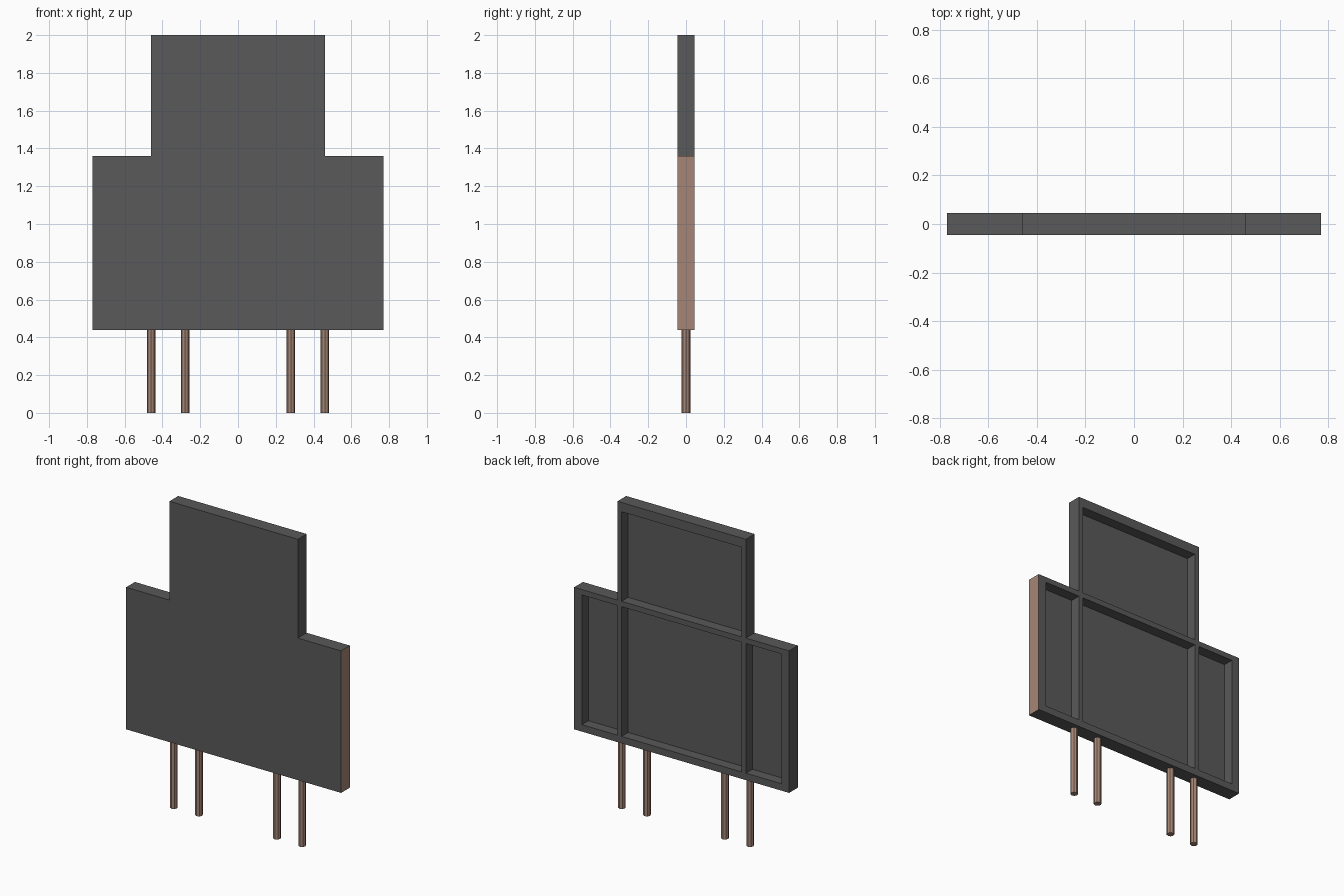
import bpy, bmesh
from mathutils import Vector

cube = bpy.data.objects.get("Cube")
if cube:
    bpy.data.objects.remove(cube, do_unlink=True)


def make_material(name, color):
    mat = bpy.data.materials.new(name)
    mat.use_nodes = True
    mat.diffuse_color = (*color, 1)
    mat.node_tree.nodes["Principled BSDF"].inputs["Base Color"].default_value = (*color, 1)
    return mat


def finish(name, bm, materials):
    mesh = bpy.data.meshes.new(name)
    bm.to_mesh(mesh)
    bm.free()
    for mat in materials:
        mesh.materials.append(mat)
    obj = bpy.data.objects.new(name, mesh)
    bpy.context.collection.objects.link(obj)
    return obj


dark = make_material("dark grey", (0.10, 0.10, 0.10))
brown = make_material("light brown", (0.38, 0.24, 0.18))

# Stepped panel: cells between the rail and stile lines
HALF_DEPTH, RECESS = 0.045, 0.067
half_lines = [0.43, 0.46, 0.715, 0.77]
xs = [-x for x in reversed(half_lines)] + half_lines
zs = [0.44, 0.485, 1.325, 1.36, 1.94, 2.0]
SHOULDER, NECK = 1.36, 0.46

bm = bmesh.new()
for x0, x1 in zip(xs, xs[1:]):
    for z0, z1 in zip(zs, zs[1:]):
        if z0 >= SHOULDER and abs(x0 + x1) / 2 > NECK:
            continue
        corners = [(x0, z0), (x0, z1), (x1, z1), (x1, z0)]
        bm.faces.new([bm.verts.new((x, HALF_DEPTH, z)) for x, z in corners])
bmesh.ops.remove_doubles(bm, verts=bm.verts, dist=0.001)

# Thickness towards the front
front = bmesh.ops.extrude_face_region(bm, geom=bm.faces[:], use_keep_orig=True)
moved = [v for v in front["geom"] if isinstance(v, bmesh.types.BMVert)]
bmesh.ops.translate(bm, verts=moved, vec=(0, -2 * HALF_DEPTH, 0))
bmesh.ops.recalc_face_normals(bm, faces=bm.faces)

# Recessed panes in the back, leaving the frame proud
panes = [f for f in bm.faces if f.normal.y > 0.5
         and min(max(v.co[i] for v in f.verts) - min(v.co[i] for v in f.verts) for i in (0, 2)) > 0.1]
for pane in panes:
    floor = bmesh.ops.extrude_discrete_faces(bm, faces=[pane])["faces"][0]
    bmesh.ops.translate(bm, verts=floor.verts[:], vec=(0, -RECESS, 0))
bmesh.ops.dissolve_limit(bm, angle_limit=0.01, verts=bm.verts, edges=bm.edges)

# Bare end on the left side
for f in bm.faces:
    f.material_index = int(f.normal.x > 0.9 and f.calc_center_median().x > xs[-1] - 0.01)
finish("stepped_panel", bm, [dark, brown])

# Round pegs under the panel
for side, label in ((-1, "right"), (1, "left")):
    for x, place in ((0.46, "outer"), (0.28, "inner")):
        bm = bmesh.new()
        bmesh.ops.create_cone(bm, cap_ends=True, segments=8, radius1=0.023, radius2=0.023, depth=zs[0])
        bmesh.ops.translate(bm, verts=bm.verts, vec=Vector((side * x, 0, zs[0] / 2)))
        finish(f"{label}_{place}_leg", bm, [brown])
